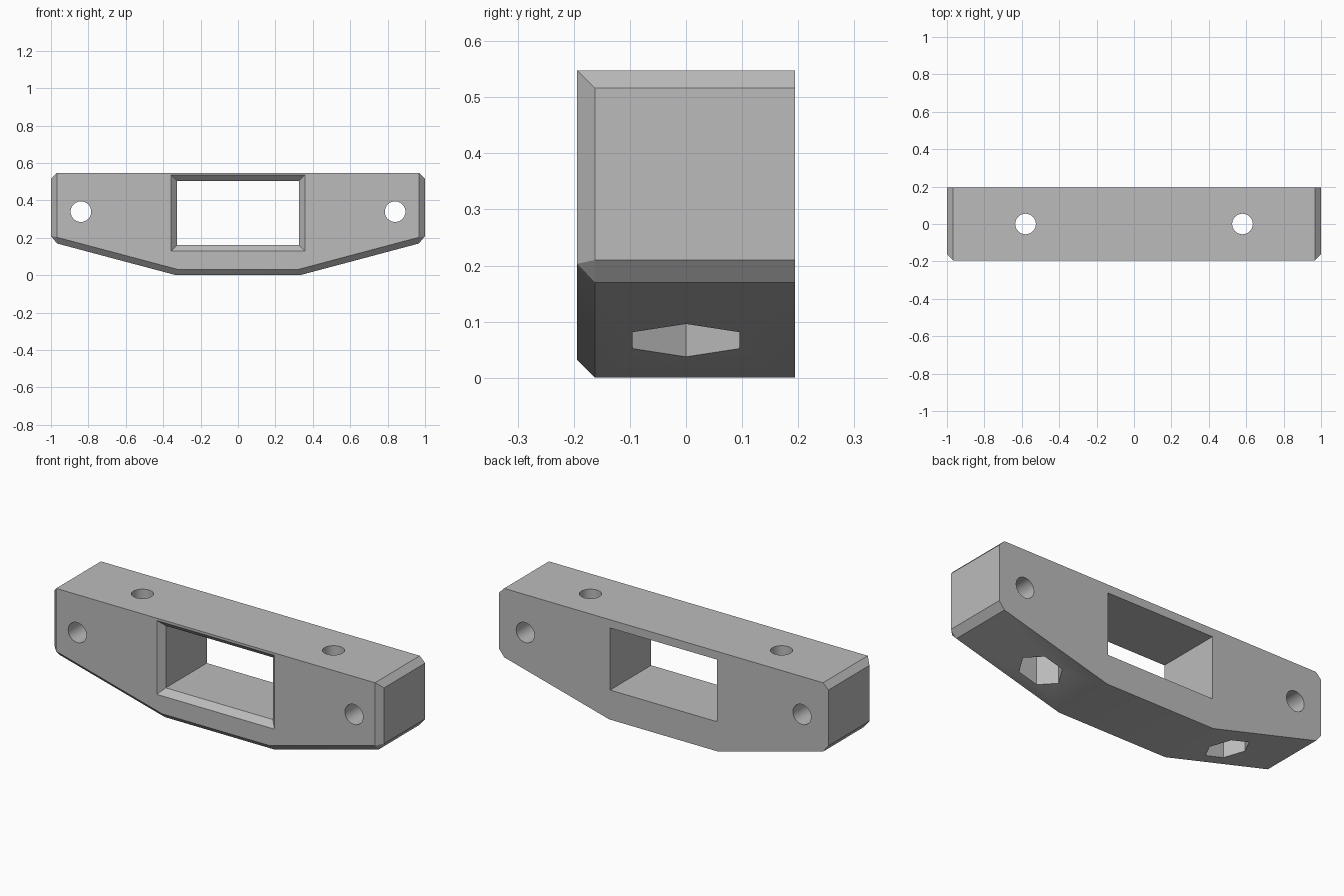
import bpy
import bmesh
import math
from mathutils import Matrix

cube = bpy.data.objects.get("Cube")
if cube:
    bpy.data.objects.remove(cube, do_unlink=True)

BACK, FRONT = 0.194, -0.194
BEVEL = 0.032
TOP = 0.548

grey = bpy.data.materials.new("plain grey")
grey.use_nodes = True
grey.diffuse_color = (0.5, 0.5, 0.5, 1)
grey.node_tree.nodes["Principled BSDF"].inputs["Base Color"].default_value = (0.5, 0.5, 0.5, 1)


def make_object(name, bm):
    bmesh.ops.recalc_face_normals(bm, faces=bm.faces)
    mesh = bpy.data.meshes.new(name)
    bm.to_mesh(mesh)
    bm.free()
    mesh.materials.append(grey)
    obj = bpy.data.objects.new(name, mesh)
    bpy.context.collection.objects.link(obj)
    return obj


def hull(name, sections):
    """Convex solid through outlines given as (y, [(x, z), ...])."""
    bm = bmesh.new()
    for y, outline in sections:
        for x, z in outline:
            bm.verts.new((x, y, z))
    bmesh.ops.convex_hull(bm, input=bm.verts[:])
    bmesh.ops.dissolve_limit(bm, angle_limit=math.radians(0.5),
                             verts=bm.verts[:], edges=bm.edges[:])
    return make_object(name, bm)


def rod(name, sides, radius, z0, z1, matrix):
    bm = bmesh.new()
    bmesh.ops.create_cone(bm, cap_ends=True, segments=sides, radius1=radius,
                          radius2=radius, depth=z1 - z0,
                          matrix=matrix @ Matrix.Translation((0, 0, (z0 + z1) / 2)))
    return make_object(name, bm)


def mirrored(points):
    return points + [(-x, z) for x, z in points]


def rectangle(half, low, high):
    return mirrored([(half, low), (half, high)])


# Body, bevelled around the front except along its top edge
outline = mirrored([(0.968, TOP), (1, TOP - BEVEL), (1, 0.21), (0.968, 0.17), (0.33, 0)])
face = mirrored([(0.968, TOP), (0.968, 0.203), (0.325, BEVEL)])
body = hull("bracket_body", [(BACK, outline), (FRONT + BEVEL, outline), (FRONT, face)])

# Window with a flared front rim
e = 0.02
cutters = [
    hull("window_cutter", [(FRONT, rectangle(0.325, 0.162, 0.503)),
                           (BACK + e, rectangle(0.325, 0.162, 0.503))]),
    hull("rim_cutter", [(FRONT - e, rectangle(0.357 + e, 0.13 - e, 0.535 + e)),
                        (FRONT + BEVEL, rectangle(0.325, 0.162, 0.503))]),
]

# Bolt holes and hexagonal nut pockets on both sides
for side in (-1, 1):
    across = Matrix.Translation((side * 0.84, 0, 0.34)) @ Matrix.Rotation(math.pi / 2, 4, 'X')
    upright = Matrix.Translation((side * 0.58, 0, 0))
    six = upright @ Matrix.Rotation(math.pi / 2, 4, 'Z')
    cutters += [
        rod("end_hole_cutter", 48, 0.055, -0.3, 0.3, across),
        rod("top_hole_cutter", 48, 0.055, -0.1, 0.7, upright),
        rod("nut_pocket_cutter", 6, 0.11, -0.1, 0.25, six),
    ]

bpy.context.view_layer.objects.active = body
body.select_set(True)
for cutter in cutters:
    cutter.hide_render = True
    cut = body.modifiers.new("cut", 'BOOLEAN')
    cut.operation = 'DIFFERENCE'
    cut.solver = 'EXACT'
    cut.object = cutter
    bpy.ops.object.modifier_apply(modifier=cut.name)
    bpy.data.objects.remove(cutter, do_unlink=True)

bpy.ops.object.shade_smooth_by_angle(angle=math.radians(20))
